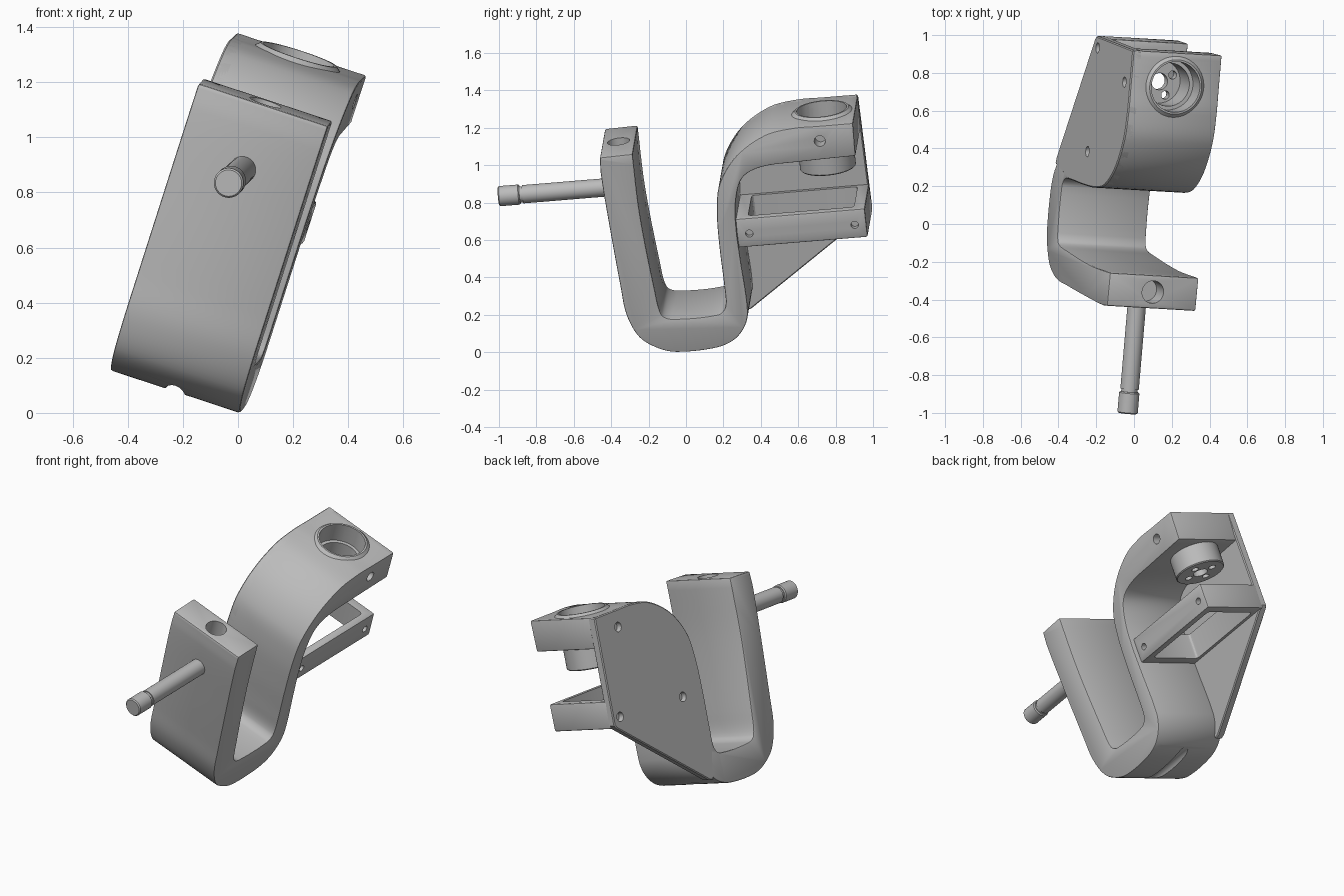
import bpy, bmesh, math
from mathutils import Matrix, Vector

if "Cube" in bpy.data.objects:
    bpy.data.objects.remove(bpy.data.objects["Cube"])

grey = bpy.data.materials.new("machined grey")
grey.use_nodes = True
grey.diffuse_color = (0.5, 0.5, 0.5, 1)
grey.node_tree.nodes["Principled BSDF"].inputs["Base Color"].default_value = (0.5, 0.5, 0.5, 1)

# Local frame of the tilted bracket: x across the width, y along the rod, z up the legs
ly = Vector((0.085, 0.993, 0.082)).normalized()
lz = Vector((0.9475, -0.058, -0.313)).cross(ly).normalized()
lx = ly.cross(lz)
FRAME = Matrix((lx, ly, lz)).transposed().to_4x4()
FRAME.translation = (0.01, 0, 0)
WIDTH = 0.495
MID = -WIDTH / 2
parts = []


def finish(name, bm, keep=True):
    bmesh.ops.recalc_face_normals(bm, faces=bm.faces)
    mesh = bpy.data.meshes.new(name)
    bm.to_mesh(mesh)
    bm.free()
    obj = bpy.data.objects.new(name, mesh)
    bpy.context.collection.objects.link(obj)
    mesh.materials.append(grey)
    if keep:
        parts.append(obj)
    else:
        obj.hide_render = True
    return obj


def cylinder(name, axis, centre, length, r1, r2=None, keep=True, sides=48):
    bm = bmesh.new()
    turn = {"x": Matrix.Rotation(math.pi / 2, 4, "Y"),
            "y": Matrix.Rotation(math.pi / 2, 4, "X"), "z": Matrix()}[axis]
    bmesh.ops.create_cone(bm, cap_ends=True, segments=sides, radius1=r1,
                          radius2=r1 if r2 is None else r2, depth=length,
                          matrix=Matrix.Translation(centre) @ turn)
    return finish(name, bm, keep)


def box(name, low, high, keep=True):
    low, high = Vector(low), Vector(high)
    bm = bmesh.new()
    bmesh.ops.create_cube(bm, size=1, matrix=Matrix.Translation((low + high) / 2)
                          @ Matrix.Diagonal(high - low).to_4x4())
    return finish(name, bm, keep)


def prism(name, outline, x0, x1):
    bm = bmesh.new()
    face = bm.faces.new([bm.verts.new((x0, y, z)) for y, z in outline])
    new = bmesh.ops.extrude_face_region(bm, geom=[face])["geom"]
    bmesh.ops.translate(bm, vec=(x1 - x0, 0, 0),
                        verts=[v for v in new if isinstance(v, bmesh.types.BMVert)])
    return finish(name, bm)


def smooth_path(points, steps=6):
    # Chord-length spline through the points
    p = [Vector(q) for q in points]
    d = [(b - a).length for a, b in zip(p, p[1:])]
    tangents = [(p[1] - p[0]) / d[0]]
    for i in range(1, len(p) - 1):
        tangents.append((p[i + 1] - p[i - 1]) / (d[i] + d[i - 1]))
    tangents.append((p[-1] - p[-2]) / d[-1])
    out = []
    for i, n in enumerate(d):
        for k in range(steps):
            t = k / steps
            out.append(p[i] * (2*t**3 - 3*t*t + 1) + tangents[i] * n * (t**3 - 2*t*t + t)
                       + p[i + 1] * (3*t*t - 2*t**3) + tangents[i + 1] * n * (t**3 - t*t))
    return out + [p[-1]]


def apply_modifier(obj, mod):
    bpy.context.view_layer.objects.active = obj
    bpy.ops.object.modifier_apply(modifier=mod.name)


def bevel(obj, width, segments=2):
    mod = obj.modifiers.new("edge", "BEVEL")
    mod.width, mod.segments = width, segments
    mod.limit_method, mod.angle_limit = "ANGLE", math.radians(50)
    apply_modifier(obj, mod)


def cut(obj, *cutters):
    for cutter in cutters:
        mod = obj.modifiers.new("cut", "BOOLEAN")
        mod.operation, mod.solver, mod.object = "DIFFERENCE", "EXACT", cutter
        apply_modifier(obj, mod)
        bpy.data.objects.remove(cutter)


def cutter(axis, centre, length, radius):
    return cylinder("cutter", axis, centre, length, radius, keep=False, sides=32)


# Curved bracket: outer sweep, then the inner sweep back to the front leg
lower = smooth_path([(-.345, 1.129), (-.35, 1.034), (-.335, .747), (-.311, .397), (-.296, .237),
                     (-.241, .105), (-.148, .034), (-.05, .004), (.152, .008), (.256, .041),
                     (.324, .109), (.354, .202), (.345, .498), (.341, .657), (.353, .815),
                     (.402, .948), (.508, 1.0), (.711, 1.012), (1.02, 1.02)])
upper = smooth_path([(1.025, 1.205), (.833, 1.205), (.702, 1.205), (.548, 1.178), (.385, 1.076),
                     (.279, .927), (.247, .771), (.24, .56), (.243, .349), (.236, .233),
                     (.192, .195), (-.056, .192), (-.108, .221), (-.13, .36), (-.165, .791),
                     (-.169, 1.134)])
bracket = prism("bracket", lower + upper, -WIDTH, 0)
bevel(bracket, 0.008)
hub_y = 0.845
cut(bracket,
    cutter("z", (MID, hub_y, 1.1), 0.6, 0.135),
    cutter("z", (MID, -0.258, 1.13), 0.24, 0.06),
    cutter("y", (MID, 0, -0.005), 1.2, 0.04),
    cutter("x", (0, 0.838, 1.12), 0.16, 0.03),
    cutter("x", (-WIDTH, 0.845, 1.105), 0.1, 0.028))

# Side plate following the rear curve of the bracket
rim = [q for q in upper if q.x > 0.2 and q.y > 0.3]
plate = prism("side_plate", rim + [Vector((0.3, 0.06)), Vector((0.335, 0.07)),
                                   Vector((1.02, 0.55)), Vector((1.035, 0.57))],
              -WIDTH - 0.002, -WIDTH + 0.05)
bevel(plate, 0.006, 1)
cut(plate, *[cutter("x", (-WIDTH, y, z), 0.06, 0.028)
             for y, z in ((0.845, 1.105), (0.975, 0.607), (0.42, 0.583))])

# Open rectangular frame beside the plate
frame = box("side_frame", (-WIDTH + 0.03, 0.335, 0.55), (-0.03, 1.035, 0.712))
bevel(frame, 0.01)
hole = box("cutter", (-0.42, 0.405, 0.4), (-0.075, 0.975, 0.9), keep=False)
mod = hole.modifiers.new("round", "BEVEL")
mod.width, mod.segments = 0.02, 3
cut(frame, hole)
cut(frame, *[cutter("x", (-0.03, y, 0.625), 0.07, 0.02) for y in (0.405, 0.972)])

# Hub cup hanging under the strap
hub = cylinder("hub_cup", "z", (MID, hub_y, 0.995), 0.21, 0.15)
bevel(hub, 0.006, 1)
cut(hub, cutter("z", (MID, hub_y, 1.09), 0.3, 0.115),
    cutter("z", (MID, hub_y, 0.9), 0.2, 0.045),
    *[cutter("z", (MID + 0.08 * math.cos(a), hub_y + 0.08 * math.sin(a), 0.9), 0.2, 0.022)
      for a in [math.tau * i / 4 + 0.5 for i in range(4)]])

# Low flared collar round the hub opening
collar = cylinder("hub_collar", "z", (MID, hub_y, 1.205), 0.03, 0.178, 0.145)
cut(collar, cutter("z", (MID, hub_y, 1.2), 0.3, 0.135))

# Front rod with a groove and a slightly thicker tip
cylinder("rod", "y", (MID, -0.55, 0.88), 0.5, 0.049)
cylinder("rod_neck", "y", (MID, -0.805, 0.88), 0.03, 0.043)
tip = cylinder("rod_tip", "y", (MID, -0.873, 0.88), 0.115, 0.054)
bevel(tip, 0.006, 1)

# Tilt everything into place and shade
bpy.ops.object.select_all(action="DESELECT")
for obj in parts:
    obj.matrix_world = FRAME
    obj.select_set(True)
bpy.context.view_layer.objects.active = bracket
bpy.ops.object.shade_smooth_by_angle(angle=math.radians(30))
